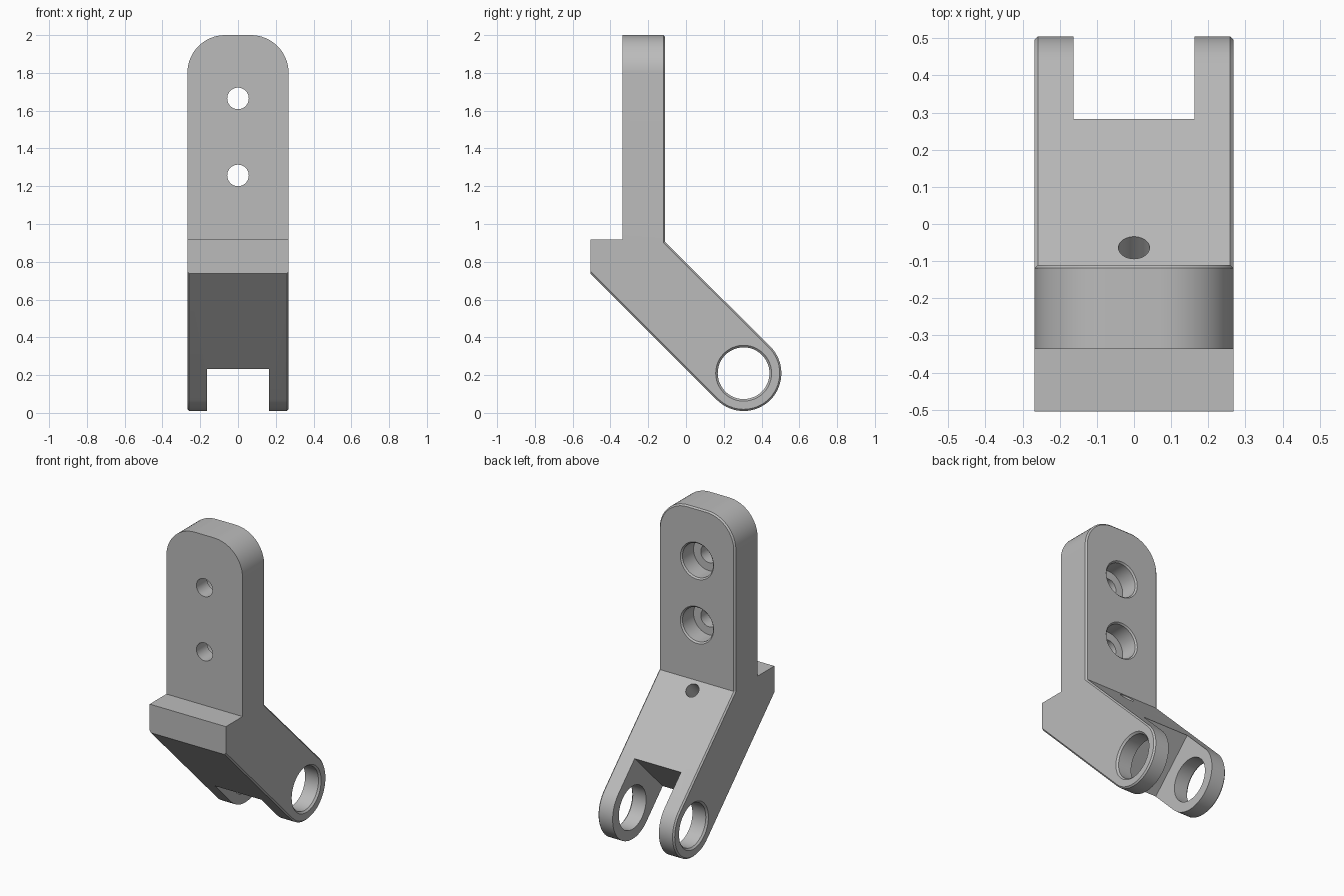
import bpy, bmesh
from math import radians, cos, sin, tau
from mathutils import Vector, Matrix

default = bpy.data.objects.get("Cube")
if default:
    bpy.data.objects.remove(default, do_unlink=True)

W = 0.268                # half width
BACK = -0.11             # rear face of the upright
PIN = (0.305, 0.21)      # fork hole centre (y, z)
PIVOT = (-0.205, 0.717)  # pivot bore centre (y, z)
R = 0.2

grey = bpy.data.materials.new("plain grey")
grey.use_nodes = True
grey.diffuse_color = (0.5, 0.5, 0.5, 1)
grey.node_tree.nodes["Principled BSDF"].inputs["Base Color"].default_value = (0.5, 0.5, 0.5, 1)


def make_object(name, bm):
    bmesh.ops.recalc_face_normals(bm, faces=bm.faces)
    mesh = bpy.data.meshes.new(name)
    bm.to_mesh(mesh)
    bm.free()
    mesh.materials.append(grey)
    obj = bpy.data.objects.new(name, mesh)
    bpy.context.collection.objects.link(obj)
    return obj


def lathe(name, profile, origin, axis):
    """Closed (radius, height) profile spun about an axis."""
    bm = bmesh.new()
    verts = [bm.verts.new((r, 0, h)) for r, h in profile]
    edges = [bm.edges.new((v, verts[i - 1])) for i, v in enumerate(verts)]
    bmesh.ops.spin(bm, geom=verts + edges, cent=(0, 0, 0), axis=(0, 0, 1),
                   angle=tau, steps=48, use_merge=True)
    bmesh.ops.remove_doubles(bm, verts=bm.verts, dist=1e-5)
    bmesh.ops.dissolve_degenerate(bm, edges=bm.edges, dist=1e-6)
    turn = Vector(axis).to_track_quat("Z", "Y").to_matrix().to_4x4()
    bm.transform(Matrix.Translation(origin) @ turn)
    return make_object(name, bm)


def cut(body, cutter):
    cutter.hide_render = True
    mod = body.modifiers.new("cut", "BOOLEAN")
    mod.operation = "DIFFERENCE"
    mod.solver = "EXACT"
    mod.object = cutter
    bpy.context.view_layer.objects.active = body
    bpy.ops.object.modifier_apply(modifier=mod.name)
    bpy.data.objects.remove(cutter, do_unlink=True)


# Side outline: upright, rounded arm end, front ledge
outline = [(-0.337, 2), (BACK, 2), (BACK, 0.904)]
for i in range(33):
    a = radians(45 - 180 * i / 32)
    outline.append((PIN[0] + R * cos(a), PIN[1] + R * sin(a)))
outline += [(-0.505, 0.737), (-0.505, 0.917), (-0.337, 0.917)]

bm = bmesh.new()
side = bm.faces.new([bm.verts.new((-W, y, z)) for y, z in outline])
ext = bmesh.ops.extrude_face_region(bm, geom=[side])
bmesh.ops.translate(bm, vec=(2 * W, 0, 0),
                    verts=[g for g in ext["geom"] if isinstance(g, bmesh.types.BMVert)])
bmesh.ops.recalc_face_normals(bm, faces=bm.faces)

# Round the top corners of the upright
corners = [e for e in bm.edges if all(v.co.z > 1.99 for v in e.verts)
           and abs(e.verts[0].co.x - e.verts[1].co.x) < 0.01]
bmesh.ops.bevel(bm, geom=corners, offset=0.2, offset_type="OFFSET",
                segments=16, profile=0.5, affect="EDGES")


# Fine chamfer around the rear face and along the arm
def chamfered(e):
    a, b = (v.co for v in e.verts)
    mid = (a + b) / 2
    rear = max(abs(a.y - BACK), abs(b.y - BACK)) < 1e-4 and mid.z > 0.91
    arm = abs(mid.x) > W - 1e-4 and mid.z < 0.72
    return rear or arm


bmesh.ops.bevel(bm, geom=[e for e in bm.edges if chamfered(e)], offset=0.009,
                offset_type="OFFSET", segments=1, affect="EDGES")
body = make_object("hinge_bracket", bm)

# Slot that splits the arm into a fork
bm = bmesh.new()
bmesh.ops.create_cube(bm, size=1)
bm.transform(Matrix.Translation((0, *PIN)) @ Matrix.Rotation(radians(-45), 4, "X")
             @ Matrix.Translation((0, 0.17, 0)) @ Matrix.Diagonal((0.326, 0.8, 0.8, 1)))
cut(body, make_object("fork_slot", bm))

# Counterbored mounting holes
for z in (1.665, 1.257):
    cut(body, lathe("mounting_hole",
                    [(0, -0.05), (0.117, -0.05), (0.117, 0), (0.108, 0.009), (0.108, 0.12),
                     (0.057, 0.12), (0.057, 0.3), (0, 0.3)],
                    (0, BACK, z), (0, -1, 0)))

# Set screw hole, square to the arm, reaching the pivot bore
cut(body, lathe("screw_hole", [(0, 0), (0.042, 0), (0.042, 0.4), (0, 0.4)],
                (0, *PIVOT), (0, 1, 1)))

# Pivot bore
cut(body, lathe("pivot_bore", [(0, -0.4), (0.07, -0.4), (0.07, 0.4), (0, 0.4)],
                (0, *PIVOT), (1, 0, 0)))

# Fork holes with chamfered mouths and ring recesses around the pivot
for s in (-1, 1):
    cut(body, lathe("fork_hole",
                    [(0, -0.15), (0.137, -0.15), (0.137, -0.011), (0.148, 0),
                     (0.148, 0.05), (0, 0.05)],
                    (s * W, *PIN), (s, 0, 0)))
    cut(body, lathe("pivot_recess",
                    [(0.1, -0.012), (0.172, -0.012), (0.172, 0.05), (0.1, 0.05)],
                    (s * W, *PIVOT), (s, 0, 0)))

bpy.ops.object.select_all(action="DESELECT")
body.select_set(True)
bpy.context.view_layer.objects.active = body
bpy.ops.object.shade_smooth_by_angle(angle=radians(25))
